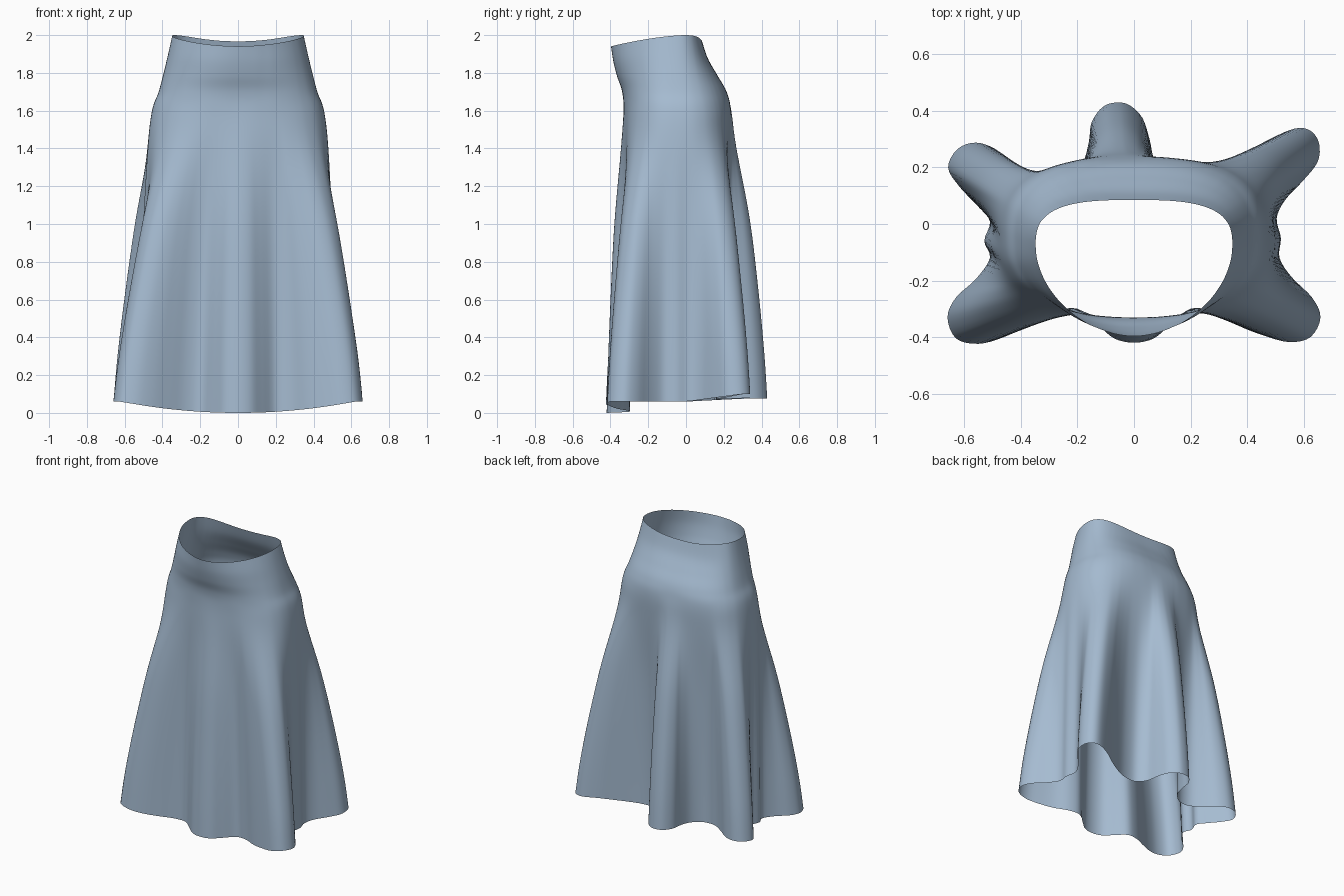
import bpy, bmesh, math
from mathutils import Vector

if "Cube" in bpy.data.objects:
    bpy.data.objects.remove(bpy.data.objects["Cube"])

# Hem outline seen from above, counter-clockwise from the right side
HEM = [(.52, -.05), (.505, .02), (.535, .085), (.60, .155), (.65, .22), (.655, .285),
       (.625, .33), (.57, .338), (.48, .30), (.40, .25), (.31, .20), (.22, .165),
       (.13, .165), (.075, .22), (.055, .30), (.03, .375), (-.015, .42), (-.06, .43),
       (-.11, .415), (-.15, .36), (-.16, .29), (-.185, .21), (-.25, .155), (-.335, .155),
       (-.42, .21), (-.49, .265), (-.56, .288), (-.625, .265), (-.658, .20), (-.62, .135),
       (-.56, .07), (-.51, .01), (-.53, -.06), (-.51, -.12), (-.56, -.195), (-.63, -.26),
       (-.66, -.33), (-.63, -.405), (-.55, -.424), (-.46, -.40), (-.37, -.355), (-.28, -.31),
       (-.20, -.30), (-.13, -.355), (-.07, -.405), (0, -.42), (.07, -.405), (.13, -.355),
       (.20, -.30), (.28, -.31), (.37, -.36), (.46, -.395), (.55, -.418), (.625, -.40),
       (.66, -.33), (.63, -.26), (.56, -.19), (.515, -.12)]

# Body sections: z, half width, front y, back y, centre y, front power, back power, hem blend
LEVELS = [(2.00, .348, -.397, .085, -.08, 1.85, 3.0, 0),
          (1.90, .370, -.385, .115, -.075, 2.0, 2.8, 0),
          (1.80, .394, -.365, .165, -.07, 2.1, 2.6, 0),
          (1.70, .420, -.338, .215, -.06, 2.3, 2.6, 0),
          (1.60, .455, -.330, .238, -.05, 2.4, 2.6, .01),
          (1.40, .474, -.332, .240, -.05, 2.5, 2.6, .14),
          (1.00, .480, -.335, .240, -.05, 2.5, 2.6, .52),
          (0.60, .480, -.335, .240, -.05, 2.5, 2.6, .76),
          (0.25, .480, -.335, .240, -.05, 2.5, 2.6, .92),
          (0.00, .480, -.335, .240, -.05, 2.5, 2.6, 1)]


def spline(pts, steps, closed):
    """Catmull-Rom resampling of a list of vectors."""
    n, out = len(pts), []
    get = (lambda i: pts[i % n]) if closed else (lambda i: pts[max(0, min(n - 1, i))])
    for i in range(n if closed else n - 1):
        p0, p1, p2, p3 = (get(i + k) for k in (-1, 0, 1, 2))
        for s in range(steps):
            t = s / steps
            out.append(.5 * (2 * p1 + (p2 - p0) * t + (2 * p0 - 5 * p1 + 4 * p2 - p3) * t * t
                             + (3 * p1 - p0 - 3 * p2 + p3) * t ** 3))
    if not closed:
        out.append(pts[-1].copy())
    return out


def clamp(v):
    return max(0., min(1., v))


def body_point(level, ang):
    z, a, front, back, cy, pf, pb, w = level
    c, s = math.cos(ang), math.sin(ang)
    b, p = (back - cy, pb) if s >= 0 else (cy - front, pf)
    r = (abs(c / a) ** p + abs(s / b) ** p) ** (-1 / p)
    return Vector((r * c, cy + r * s, z))


# Hem is lowest in front and lifts towards the sides and back
hem = [Vector((x, y, .06 * clamp((x / .62) ** 2 + max(0, (y + .3) / .3))
               + (.015 + .025 * clamp(x / .5)) * clamp(y / .3))) for x, y in HEM]

# Spread angles round the body: half by direction, half by length along the hem
lengths = [0.]
for i in range(len(hem)):
    lengths.append(lengths[-1] + (hem[(i + 1) % len(hem)] - hem[i]).length)
angles = [0.] + [.5 * (math.atan2(p.y + .05, p.x) % math.tau) + .5 * math.tau * l / lengths[-1]
                 for p, l in zip(hem[1:], lengths[1:])]

rings = []
for level in LEVELS:
    z = level[0]
    ring = []
    for h, ang in zip(hem, angles):
        p = body_point(level, ang)
        w = level[7] ** (1 + .3 * clamp(abs(h.x) / .6))
        q = p.lerp(h, w)
        q.z = z + h.z * (1 - z / 1.6 if z < 1.6 else 0)
        # waistline dips at front and back
        dip = (.06 * clamp(-p.y / .4) ** 1.6
               + .033 * clamp((p.y + .03) / .115) ** 2 * (1 - (p.x / .35) ** 2))
        q.z -= dip * clamp((z - 1.7) / .3)
        ring.append(q)
    rings.append(spline(ring, 4, True))

# Skirt: smooth vertical lines through the sections, joined as an open cloth sheet
columns = [spline(list(col), 6, False) for col in zip(*rings)]
bm = bmesh.new()
grid = [[bm.verts.new(p) for p in col] for col in columns]
for i, col in enumerate(grid):
    nxt = grid[(i + 1) % len(grid)]
    for j in range(len(col) - 1):
        bm.faces.new((col[j], col[j + 1], nxt[j + 1], nxt[j]))
bmesh.ops.recalc_face_normals(bm, faces=bm.faces)
mesh = bpy.data.meshes.new("skirt")
bm.to_mesh(mesh)
bm.free()
for f in mesh.polygons:
    f.use_smooth = True
cloth = bpy.data.materials.new("blue cloth")
cloth.diffuse_color = (.38, .50, .64, 1)
cloth.use_nodes = True
cloth.node_tree.nodes["Principled BSDF"].inputs["Base Color"].default_value = cloth.diffuse_color
mesh.materials.append(cloth)
skirt = bpy.data.objects.new("skirt", mesh)
bpy.context.collection.objects.link(skirt)
